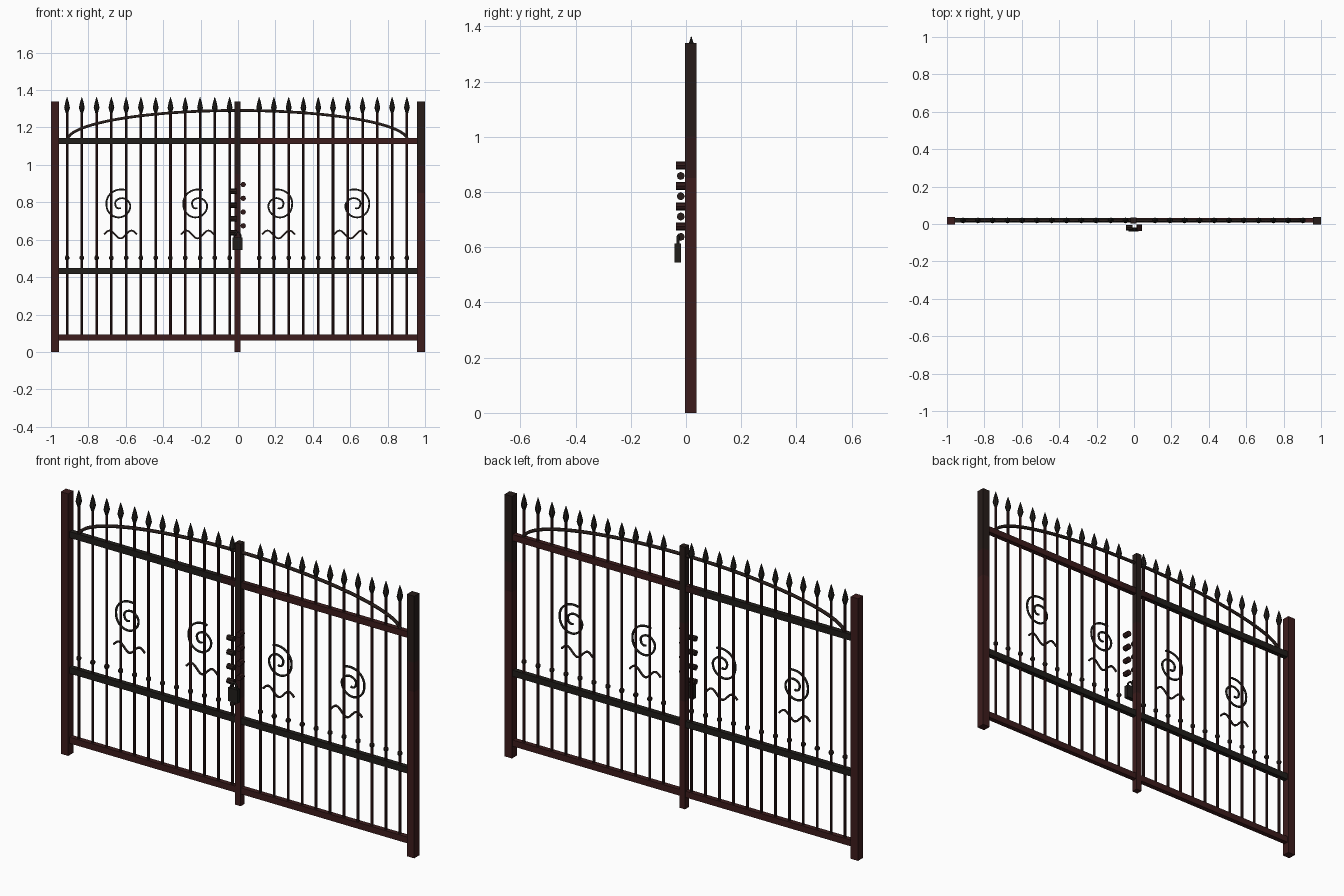
import bpy, bmesh, math
from mathutils import Matrix, Vector

if "Cube" in bpy.data.objects:
    bpy.data.objects.remove(bpy.data.objects["Cube"])


def material(name, color):
    m = bpy.data.materials.new(name)
    m.diffuse_color = (*color, 1)
    m.use_nodes = True
    m.node_tree.nodes["Principled BSDF"].inputs["Base Color"].default_value = m.diffuse_color
    return m


RUST = material("dark red brown", (0.046, 0.012, 0.012))
MAROON = material("deep maroon", (0.030, 0.010, 0.010))
BROWN = material("dark brown", (0.020, 0.012, 0.010))
IRON = material("black iron", (0.015, 0.013, 0.011))
Y = 0.019  # middle plane of the gate


def finish(name, bm, mats):
    mesh = bpy.data.meshes.new(name)
    bmesh.ops.recalc_face_normals(bm, faces=bm.faces)
    bm.to_mesh(mesh)
    bm.free()
    ob = bpy.data.objects.new(name, mesh)
    bpy.context.collection.objects.link(ob)
    for m in mats:
        mesh.materials.append(m)
    return ob


def bar(name, lo, hi, bands, axis=2):
    """Box cut across one axis; bands lists (upper limit, material) in order."""
    bm = bmesh.new()
    lo, hi = Vector(lo), Vector(hi)
    bmesh.ops.create_cube(bm, size=1, matrix=Matrix.Translation((lo + hi) / 2)
                          @ Matrix.Diagonal((*(hi - lo), 1)))
    normal = Vector([1 if i == axis else 0 for i in range(3)])
    for limit, _ in bands[:-1]:
        bmesh.ops.bisect_plane(bm, geom=bm.verts[:] + bm.edges[:] + bm.faces[:],
                               plane_co=normal * limit, plane_no=normal)
    for f in bm.faces:
        c = f.calc_center_median()[axis]
        f.material_index = sum(c > limit for limit, _ in bands[:-1])
    return finish(name, bm, [m for _, m in bands])


def lathe(bm, x, profile, sides=8, mat=0):
    """Stack of rings (radius, z) around a vertical axis."""
    rings = [[bm.verts.new((x + r * math.cos(2 * math.pi * i / sides),
                            Y + r * math.sin(2 * math.pi * i / sides), z))
              for i in range(sides)] for r, z in profile]
    for a, b in zip(rings, rings[1:]):
        for i in range(sides):
            j = (i + 1) % sides
            bm.faces.new((a[i], a[j], b[j], b[i])).material_index = mat
    bm.faces.new(rings[0]).material_index = mat
    bm.faces.new(rings[-1]).material_index = mat


def rod(name, points, radius, mat):
    """Round bar bent along a path."""
    cu = bpy.data.curves.new(name, 'CURVE')
    cu.dimensions = '3D'
    cu.bevel_depth = radius
    cu.bevel_resolution = 1
    cu.use_fill_caps = True
    sp = cu.splines.new('POLY')
    sp.points.add(len(points) - 1)
    for p, co in zip(sp.points, points):
        p.co = (*co, 1)
    cu.materials.append(mat)
    ob = bpy.data.objects.new(name, cu)
    bpy.context.collection.objects.link(ob)
    return ob


# Posts, the right and centre ones darker towards the top
bar("left_post", (-1, -0.004, 0), (-0.958, 0.038, 1.34), [(2, RUST)])
bar("right_post", (0.958, -0.004, 0), (1, 0.038, 1.34),
    [(0.85, RUST), (1.0, MAROON), (2, BROWN)])
bar("centre_post", (-0.019, 0.003, 0), (0.013, 0.035, 1.34),
    [(0.55, RUST), (0.95, MAROON), (2, BROWN)])

# Horizontal rails
for name, z, bands in (("bottom", 0.076, [(2, RUST)]),
                       ("middle", 0.433, [(2, IRON)]),
                       ("top", 1.127, [(-0.1, IRON), (0.1, MAROON), (2, RUST)])):
    bar(name + "_rail", (-0.962, 0.007, z - 0.016), (0.962, 0.032, z + 0.016), bands, 0)

# Pickets with a bead and a spear head; one place beside the centre post stays empty
bm = bmesh.new()
for i in range(24):
    if i == 12:
        continue
    x = -0.914 + 0.079 * i
    shade = 0 if i in (2, 7, 8) or i > 13 and i % 2 else 1
    lathe(bm, x, [(0.0068, 0.07), (0.0068, 1.285)], 8, shade)
    lathe(bm, x, [(0.006, 0.49), (0.012, 0.498), (0.012, 0.508), (0.006, 0.516)], 8, 2)
    lathe(bm, x, [(0.007, 1.278), (0.0155, 1.305), (0.0095, 1.335), (0.001, 1.363)], 8, 3)
finish("pickets", bm, [RUST, MAROON, BROWN, IRON])

# Arched top bar
arch = []
for i in range(49):
    a = math.pi * (0.02 + 0.96 * i / 48)
    arch.append((-0.003 - 0.91 * math.cos(a), Y, 1.131 + 0.16 * math.sin(a)))
rod("arch_bar", arch, 0.0085, BROWN)

# Spiral scrolls with a wavy bar below each
TURNS = [(65, 0.089), (90, 0.083), (180, 0.067), (270, 0.066), (360, 0.060),
         (450, 0.034), (540, 0.019), (660, 0.017)]


def scroll_radius(a):
    for (a0, r0), (a1, r1) in zip(TURNS, TURNS[1:]):
        if a <= a1:
            return r0 + (r1 - r0) * (a - a0) / (a1 - a0)
    return TURNS[-1][1]


for k, (sx, wx) in enumerate(((-0.636, -0.628), (-0.225, -0.217), (0.222, 0.217), (0.634, 0.602))):
    flip = 1 if sx < 0 else -1
    spiral = []
    for i in range(57):
        a = 65 + 595 * i / 56
        r = scroll_radius(a)
        spiral.append((sx + flip * r * math.cos(math.radians(a)), Y,
                       0.785 + r * math.sin(math.radians(a))))
    rod(f"scroll_{k + 1}", spiral, 0.0055, IRON)
    wave = []
    for i in range(25):
        t = -1 + i / 12
        wave.append((wx + 0.088 * t, Y, 0.628 - 0.021 * math.cos(t * 1.5 * math.pi)))
    rod(f"wave_{k + 1}", wave, 0.0055, BROWN)


# Chain links: left ones lie across the gate, right ones point to the front
def link(name, centre, axis, length, radius, mat):
    bm = bmesh.new()
    rot = Vector((0, 0, 1)).rotation_difference(Vector(axis)).to_matrix().to_4x4()
    bmesh.ops.create_cone(bm, cap_ends=True, segments=8, radius1=radius, radius2=radius,
                          depth=length, matrix=Matrix.Translation(centre) @ rot)
    finish(name, bm, [mat])


for i in range(4):
    link(f"chain_left_{i + 1}", (-0.026, -0.019, 0.858 - 0.0735 * i), (1, 0, 0), 0.036, 0.0145, BROWN)
    link(f"chain_right_{i + 1}", (0.028, -0.02, 0.895 - 0.0735 * i), (0, 1, 0), 0.033, 0.0145, MAROON)

# Padlock
bar("padlock_body", (-0.029, -0.041, 0.544), (0.025, -0.018, 0.613), [(2, IRON)])
shackle = [(-0.002 - 0.018 * math.cos(math.pi * i / 10), -0.029,
            0.61 + 0.03 * math.sin(math.pi * i / 10)) for i in range(11)]
rod("padlock_shackle", shackle, 0.005, IRON)
